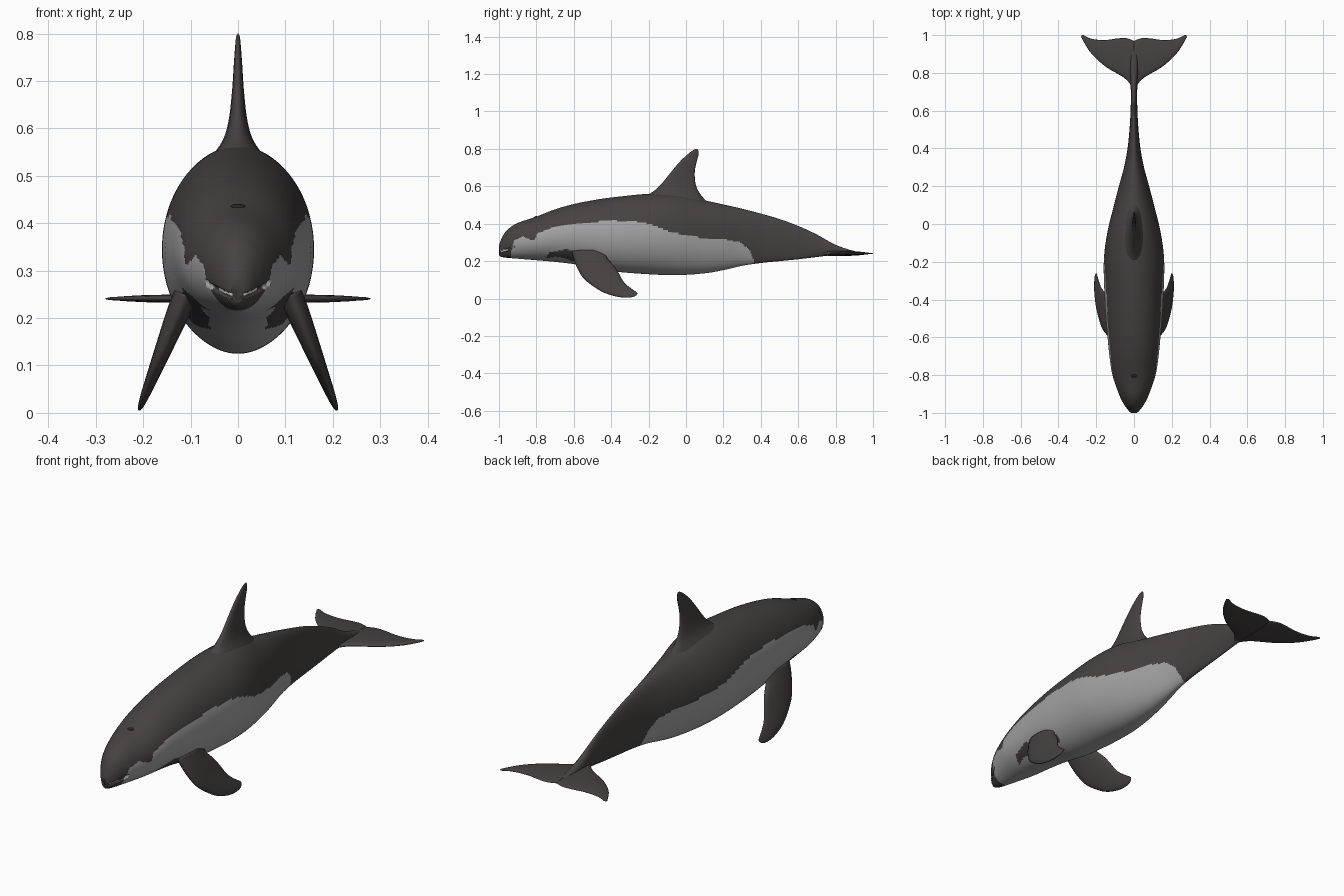
import bpy, bmesh, math
from mathutils import Vector

if "Cube" in bpy.data.objects:
    bpy.data.objects.remove(bpy.data.objects["Cube"])


def material(name, rgb):
    m = bpy.data.materials.new(name)
    m.diffuse_color = (*rgb, 1)
    m.use_nodes = True
    m.node_tree.nodes["Principled BSDF"].inputs["Base Color"].default_value = m.diffuse_color
    return m


DARK = material("charcoal", (0.064, 0.053, 0.053))
GREY = material("pale_grey", (0.37, 0.37, 0.37))
WHITE = material("tooth_white", (0.75, 0.75, 0.73))
BLACK = material("near_black", (0.02, 0.017, 0.017))


def smooth_rows(rows, sub):
    """Catmull-Rom interpolation through rows of numbers."""
    out = []
    for i in range(len(rows) - 1):
        p = [rows[max(0, min(len(rows) - 1, i + k))] for k in (-1, 0, 1, 2)]
        for s in range(sub):
            t = s / sub
            out.append([0.5 * (2 * b + (c - a) * t + (2 * a - 5 * b + 4 * c - d) * t * t
                               + (3 * b - a - 3 * c + d) * t ** 3) for a, b, c, d in zip(*p)])
    out.append(list(rows[-1]))
    return out


def loft(name, rings, mats):
    """Skin a list of closed rings and cap both ends."""
    bm = bmesh.new()
    loops = [[bm.verts.new(p) for p in ring] for ring in rings]
    n = len(loops[0])
    for a, b in zip(loops, loops[1:]):
        for i in range(n):
            j = (i + 1) % n
            bm.faces.new((a[i], a[j], b[j], b[i]))
    bm.faces.new(loops[0])
    bm.faces.new(loops[-1])
    bmesh.ops.recalc_face_normals(bm, faces=bm.faces)
    for f in bm.faces:
        f.smooth = True
    me = bpy.data.meshes.new(name)
    bm.to_mesh(me)
    bm.free()
    for m in mats:
        me.materials.append(m)
    ob = bpy.data.objects.new(name, me)
    bpy.context.collection.objects.link(ob)
    return ob


def fin(name, stations, place, normal, sub=5, n=20):
    """Lens-section fin; rows are lead u, lead v, trail u, trail v, half thickness."""
    normal = Vector(normal).normalized()
    rings = []
    for lu, lv, tu, tv, h in smooth_rows(stations, sub):
        lead, trail = Vector(place(lu, lv)), Vector(place(tu, tv))
        ring = []
        for k in range(n):
            a = 2 * math.pi * k / n
            c = 0.5 - 0.5 * math.cos(a)
            ring.append(lead.lerp(trail, c) + normal * h * math.sin(a) * (1.15 - 0.4 * c))
        rings.append(ring)
    return loft(name, rings, [DARK])


def inside(y, z, poly):
    hit = False
    for (y1, z1), (y2, z2) in zip(poly, poly[1:] + poly[:1]):
        if (z1 > z) != (z2 > z) and y < (y2 - y1) * (z - z1) / (z2 - z1) + y1:
            hit = not hit
    return hit


# Body: y, top z, bottom z, half width
BODY = [(-1.0, .285, .232, .014), (-.992, .308, .225, .025), (-.975, .342, .22, .039),
        (-.95, .372, .217, .056), (-.9, .404, .213, .08), (-.8, .438, .205, .114),
        (-.7, .477, .196, .13), (-.6, .505, .184, .14), (-.5, .525, .165, .149),
        (-.4, .54, .146, .155), (-.2, .56, .13, .16), (-.05, .56, .125, .142),
        (.1, .525, .135, .106), (.2, .503, .152, .08), (.3, .48, .175, .053),
        (.4, .454, .19, .034), (.5, .425, .2, .024), (.6, .388, .21, .018),
        (.7, .342, .222, .017), (.8, .287, .233, .02), (.9, .254, .236, .016),
        (.96, .245, .238, .006)]


def mouth_z(y):
    return .247 + (y + 1) * .35


def in_groove(y, z, half):
    return y < -.92 and abs(z - mouth_z(y)) < half


N = 128
rings = []
for y, top, bot, w in smooth_rows(BODY, 16):
    ring = []
    for k in range(N):
        a = 2 * math.pi * k / N
        x, z = w * math.sin(a), (top + bot) / 2 - (top - bot) / 2 * math.cos(a)
        if in_groove(y, z, .006):          # mouth pushed into the head
            ring.append((x * .9, y + .012, z))
        else:
            ring.append((x, y, z))
    rings.append(ring)
body = loft("body", rings, [DARK, GREY, WHITE])

# Pale flank and belly, with a dark patch around each flipper root
FLANK = [(-.93, .1), (-.935, .25), (-.92, .31), (-.87, .333), (-.83, .312), (-.805, .312),
         (-.80, .345), (-.72, .378), (-.6, .402), (-.4, .416), (-.28, .413), (-.2, .4),
         (-.1, .362), (0, .337), (.1, .323), (.2, .318), (.29, .3), (.34, .26),
         (.36, .21), (.36, .1)]
PATCH = [(-.75, .215), (-.73, .245), (-.65, .262), (-.56, .255), (-.48, .235), (-.42, .21),
         (-.42, .185), (-.5, .175), (-.58, .185), (-.63, .21), (-.69, .225)]
for p in body.data.polygons:
    x, y, z = p.center
    if inside(y, z, FLANK) and not (abs(x) > .06 and inside(y, z, PATCH)):
        p.material_index = 1
    elif in_groove(y, z, .004) and abs(x) < .04:
        p.material_index = 2               # teeth

# Dorsal fin, flared where it meets the back
fin("dorsal_fin",
    [(-.23, .50, .15, .48, .085), (-.205, .55, .10, .53, .055), (-.165, .58, .066, .575, .032),
     (-.125, .62, .05, .62, .02), (-.077, .68, .047, .68, .013), (-.025, .74, .058, .735, .009),
     (.02, .78, .067, .77, .006), (.042, .795, .066, .79, .004), (.055, .8, .062, .799, .001)],
    lambda u, v: (0, u, v), (1, 0, 0))

# Flippers, swept back and splayed outward
FLIPPER = [(-.61, .25, -.43, .25, .026), (-.598, .205, -.42, .215, .025),
           (-.575, .15, -.385, .175, .021), (-.54, .1, -.362, .14, .017),
           (-.46, .042, -.335, .092, .012), (-.39, .015, -.305, .063, .009),
           (-.33, .005, -.275, .042, .006), (-.285, .008, -.26, .03, .003),
           (-.265, .018, -.262, .024, .001)]
# Tail flukes: across x, lead y and trail y
FLUKE = [(0, .70, 0, .968, .014), (.02, .74, .02, .978, .014), (.05, .772, .05, .985, .012),
         (.09, .797, .09, .982, .011), (.14, .826, .14, .975, .009), (.19, .866, .19, .975, .008),
         (.23, .908, .23, .982, .006), (.258, .95, .255, .993, .004),
         (.272, .975, .268, 1.0, .003), (.28, .99, .278, .999, .001)]
for side, s in (("left", 1), ("right", -1)):
    fin(side + "_flipper", FLIPPER,
        lambda u, v, s=s: (s * (.211 - .4 * v), u, v), (s, 0, .4))
    fin(side + "_fluke", FLUKE, lambda u, v, s=s: (s * u, v, .241), (0, 0, 1))

# Blowhole on top of the head
bpy.ops.mesh.primitive_uv_sphere_add(segments=16, ring_count=8, radius=1,
                                     location=(0, -.805, .436), rotation=(math.radians(20), 0, 0))
hole = bpy.context.object
hole.name = "blowhole"
hole.scale = (.016, .009, .004)
hole.data.materials.append(BLACK)
bpy.ops.object.shade_smooth()
